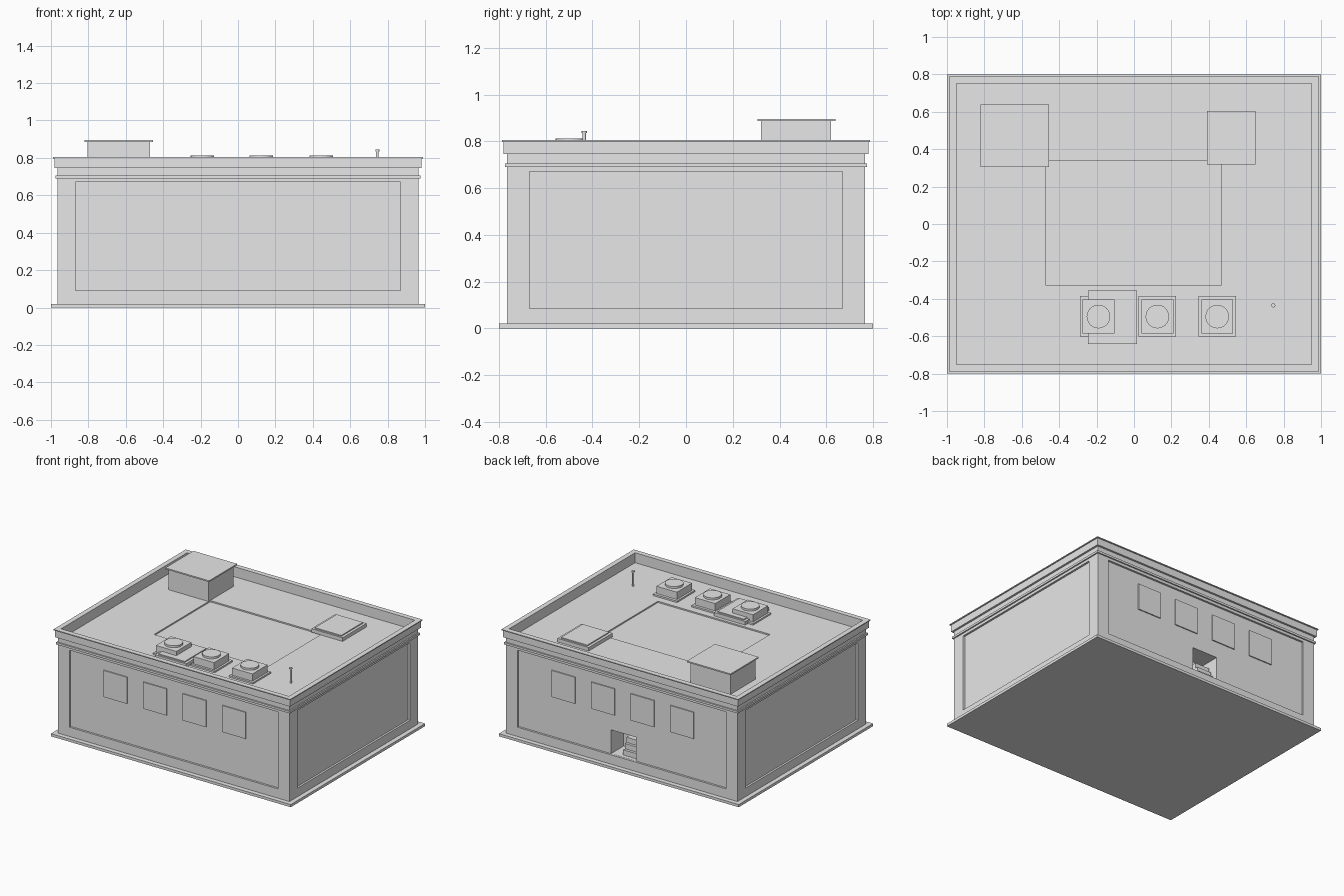
import bpy
import bmesh

# Remove the default cube
if "Cube" in bpy.data.objects:
    bpy.data.objects.remove(bpy.data.objects["Cube"], do_unlink=True)

# One plain grey for the whole building
grey = bpy.data.materials.new("plain_grey")
grey.use_nodes = True
colour = (0.8, 0.8, 0.8, 1)
grey.diffuse_color = colour
grey.node_tree.nodes["Principled BSDF"].inputs["Base Color"].default_value = colour


def finish(name, bm):
    bmesh.ops.recalc_face_normals(bm, faces=bm.faces[:])
    mesh = bpy.data.meshes.new(name)
    bm.to_mesh(mesh)
    bm.free()
    mesh.materials.append(grey)
    obj = bpy.data.objects.new(name, mesh)
    bpy.context.collection.objects.link(obj)
    return obj


def box(name, x, y, z):
    """Box from three (low, high) ranges."""
    bm = bmesh.new()
    bmesh.ops.create_cube(bm, size=1)
    for v in bm.verts:
        for i, (low, high) in enumerate((x, y, z)):
            v.co[i] = high if v.co[i] > 0 else low
    return finish(name, bm)


def block(name, cx, cy, hx, hy, z0, z1):
    """Box from a centre, half sizes and a height range."""
    return box(name, (cx - hx, cx + hx), (cy - hy, cy + hy), (z0, z1))


def cylinder(name, x, y, radius, z0, z1, sides):
    bm = bmesh.new()
    bmesh.ops.create_cone(bm, cap_ends=True, segments=sides, radius1=radius,
                          radius2=radius, depth=z1 - z0)
    bmesh.ops.translate(bm, verts=bm.verts[:], vec=(x, y, (z0 + z1) / 2))
    return finish(name, bm)


def rectangular_loft(name, profile):
    """Sweep (inward offset, height) points round the rectangular plan."""
    bm = bmesh.new()
    loops = []
    for inset, z in profile:
        x, y = 1 - inset, 0.8 - inset
        loops.append([bm.verts.new((sx * x, sy * y, z))
                      for sx, sy in ((-1, -1), (1, -1), (1, 1), (-1, 1))])
    for a, b in zip(loops, loops[1:]):
        for i in range(4):
            j = (i + 1) % 4
            bm.faces.new((a[i], a[j], b[j], b[i]))
    bm.faces.new(loops[0])
    bm.faces.new(loops[-1])
    return finish(name, bm)


def cut(target, cutter):
    cutter.hide_render = True
    mod = target.modifiers.new("cut", "BOOLEAN")
    mod.operation = "DIFFERENCE"
    mod.solver = "EXACT"
    mod.object = cutter
    bpy.context.view_layer.objects.active = target
    bpy.ops.object.modifier_apply(modifier=mod.name)
    bpy.data.objects.remove(cutter, do_unlink=True)


# Plinth, walls, cornice, parapet and sunken roof deck in one profile
DECK = 0.73
shell = rectangular_loft("building_shell", [
    (0, 0), (0, 0.02), (0.035, 0.02), (0.035, 0.69), (0.025, 0.69),
    (0.025, 0.706), (0.035, 0.706), (0.035, 0.745), (0.02, 0.745),
    (0.02, 0.798), (0.012, 0.798), (0.012, 0.805), (0.05, 0.805), (0.05, DECK)])

# Recessed wall panels on all four sides
DEPTH = 0.015
for s in (-1, 1):
    y = sorted((s * (0.765 - DEPTH), s * 0.78))
    cut(shell, box("panel_cutter", (-0.87, 0.87), y, (0.09, 0.67)))
    x = sorted((s * (0.965 - DEPTH), s * 0.98))
    cut(shell, box("panel_cutter", x, (-0.67, 0.67), (0.085, 0.67)))

# Shallow roof well and rear doorway
cut(shell, box("well_cutter", (-0.47, 0.465), (-0.33, 0.34), (0.72, 0.76)))
cut(shell, box("door_cutter", (-0.11, 0.1), (0.6, 0.79), (0.091, 0.27)))

# Steps inside the doorway
for i in range(3):
    block(f"door_step_{i + 1}", -0.04, 0.64 + 0.02 * i, 0.06, 0.04,
          0.09, 0.21 - 0.04 * i)

# Raised window plates, front and back
for side, s in (("front", -1), ("back", 1)):
    face = s * (0.765 - DEPTH)
    for i, x in enumerate((-0.495, -0.165, 0.165, 0.495)):
        block(f"{side}_window_{i + 1}", x, face, 0.098, 0.008, 0.39, 0.59)

# Stair penthouse with overhanging roof
box("penthouse", (-0.805, -0.47), (0.32, 0.62), (DECK, 0.886))
box("penthouse_roof", (-0.82, -0.455), (0.305, 0.64), (0.886, 0.896))

# Roof hatches
for i, (x, y) in enumerate(((0.52, 0.46), (-0.115, -0.498))):
    block(f"hatch_frame_{i + 1}", x, y, 0.13, 0.143, DECK, 0.757)
    block(f"hatch_lid_{i + 1}", x, y, 0.11, 0.13, 0.757, 0.765)

# Rooftop cooling units
for i, x in enumerate((-0.19, 0.125, 0.445)):
    block(f"cooler_base_{i + 1}", x, -0.493, 0.1, 0.108, DECK, 0.742)
    block(f"cooler_body_{i + 1}", x, -0.495, 0.085, 0.09, 0.742, 0.797)
    cylinder(f"cooler_fan_{i + 1}", x, -0.495, 0.063, 0.797, 0.812, 24)

# Vent pipe
cylinder("vent_pipe", 0.745, -0.435, 0.007, DECK, 0.835, 12)
cylinder("vent_cap", 0.745, -0.435, 0.011, 0.835, 0.845, 12)
